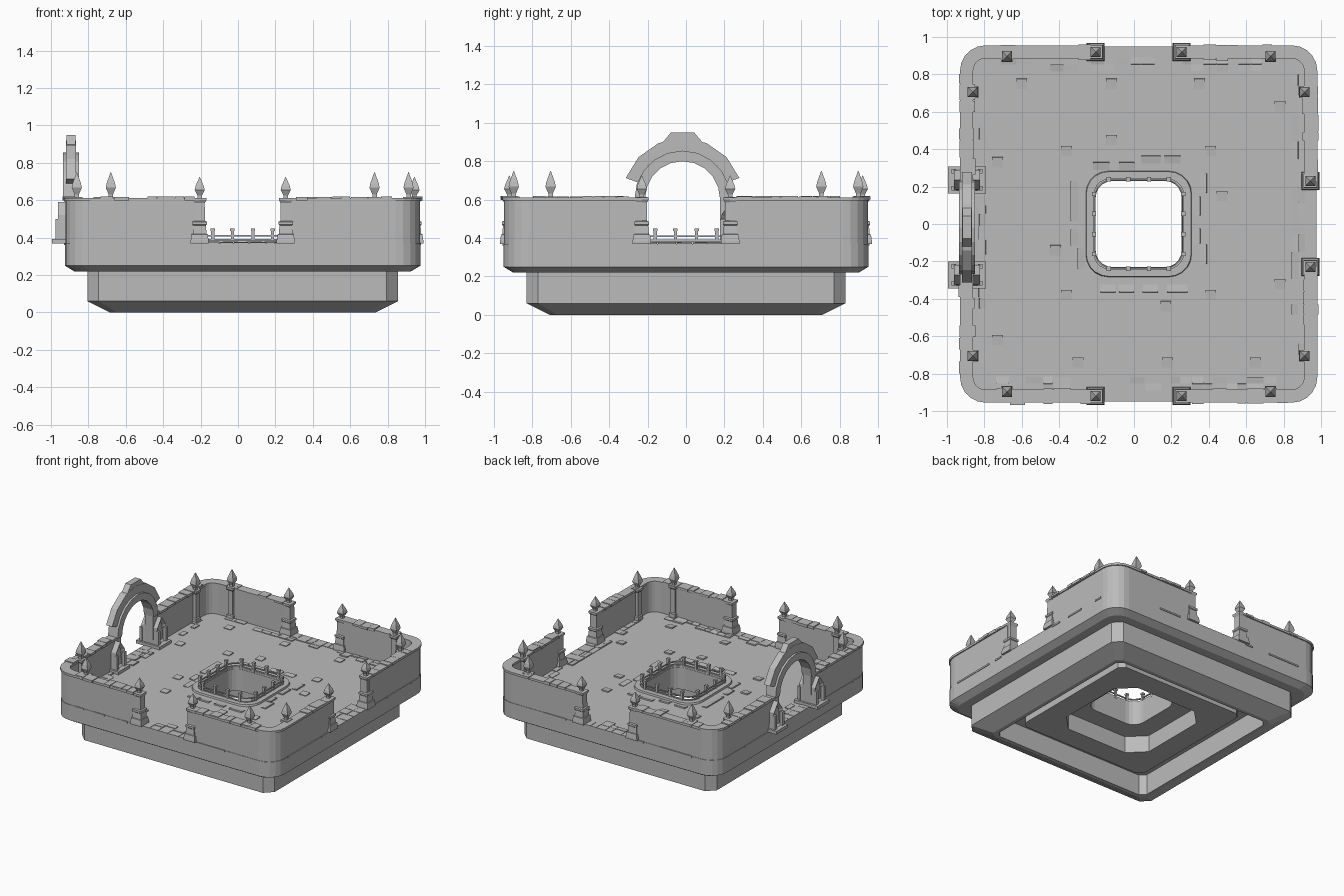
import bpy, bmesh, math, random
from mathutils import Matrix

random.seed(4)
if "Cube" in bpy.data.objects:
    bpy.data.objects.remove(bpy.data.objects["Cube"])

stone = bpy.data.materials.new("grey_stone")
stone.use_nodes = True
GREY = (0.5, 0.5, 0.5, 1)
stone.diffuse_color = GREY
stone.node_tree.nodes["Principled BSDF"].inputs["Base Color"].default_value = GREY

CX = 0.025       # centre of the courtyard
FLOOR = 0.37
TOP = 0.60
HALF = 0.95      # half size of the courtyard
GAP = 0.23       # half width of the four gateways


def finish(name, bm):
    bmesh.ops.recalc_face_normals(bm, faces=bm.faces[:])
    me = bpy.data.meshes.new(name)
    bm.to_mesh(me)
    bm.free()
    me.materials.append(stone)
    ob = bpy.data.objects.new(name, me)
    bpy.context.collection.objects.link(ob)


def add_box(bm, center, size, rot=Matrix()):
    m = Matrix.Translation(center) @ rot.to_4x4() @ Matrix.Diagonal((*size, 1))
    bmesh.ops.create_cube(bm, size=1, matrix=m)


def loft(bm, loops, closed_path=True):
    """Skin a stack of equal-length closed point loops."""
    rows = [[bm.verts.new(p) for p in loop] for loop in loops]
    n, m = len(rows[0]), len(rows)
    for i in range(m if closed_path else m - 1):
        a, b = rows[i], rows[(i + 1) % m]
        for j in range(n):
            k = (j + 1) % n
            bm.faces.new((a[j], a[k], b[k], b[j]))
    return rows


def solid(bm, loops):
    """Loft with both ends capped; returns the two caps."""
    rows = loft(bm, loops, closed_path=False)
    return [bm.faces.new(rows[0]), bm.faces.new(rows[-1])]


def quarter(h, r, sx, sy, chamfer=False, seg=5):
    """Corner points of a rounded or chamfered square."""
    pts = []
    for i in range(seg + 1):
        t = i / seg
        c, s = math.cos(t * math.pi / 2), math.sin(t * math.pi / 2)
        if chamfer:
            c, s = 1 - t, t
        pts.append(((h - r + r * c) * sx, (h - r + r * s) * sy))
    return pts


def square_loop(h, r, z, chamfer=False):
    pts = []
    for sx, sy in ((1, 1), (-1, 1), (-1, -1), (1, -1)):
        q = quarter(h, r, sx, sy, chamfer)
        pts += q if sx * sy > 0 else q[::-1]
    return [(CX + x, y, z) for x, y in pts]


def turned(bm, x, y, profile):
    """Four-sided turned shape from (half width, z) pairs."""
    corners = ((1, 1), (-1, 1), (-1, -1), (1, -1))
    solid(bm, [[(x + h * a, y + h * b, z) for a, b in corners] for h, z in profile])


def prism(bm, outline, x0, x1):
    """Extrude a y-z outline along x and return its end faces."""
    return solid(bm, [[(x, y, z) for y, z in outline] for x in (x0, x1)])


# Platform with stepped foot, hollow underside and a boxed-in central shaft
bm = bmesh.new()
loft(bm, [square_loop(*s) for s in (
    (0.23, 0.09, FLOOR), (HALF, 0.13, FLOOR), (HALF, 0.13, 0.25), (0.90, 0.11, 0.22),
    (0.83, 0.06, 0.22, True), (0.83, 0.06, 0.06, True), (0.71, 0.04, 0, True),
    (0.68, 0.04, 0, True), (0.68, 0.04, 0.16, True), (0.55, 0.04, 0.16, True),
    (0.55, 0.04, 0.07, True), (0.38, 0.12, 0.07, True), (0.38, 0.12, 0.20, True),
    (0.23, 0.09, 0.20))])
finish("platform", bm)


# Corner walls and their coping
def wall_strip(bm, sx, sy, h, t, r, z0, z1, end):
    def run(hh, rr):
        return [(hh * sx, end * sy)] + quarter(hh, rr, sx, sy)[0:] + [(end * sx, hh * sy)]
    solid(bm, [[(CX + ox, oy, z0), (CX + ox, oy, z1), (CX + ix, iy, z1), (CX + ix, iy, z0)]
               for (ox, oy), (ix, iy) in zip(run(h, r), run(h - t, r - t))])


walls, coping = bmesh.new(), bmesh.new()
QUADS = [(sx, sy) for sx in (-1, 1) for sy in (-1, 1)]
for sx, sy in QUADS:
    wall_strip(walls, sx, sy, HALF - 0.003, 0.055, 0.13, FLOOR - 0.01, TOP, GAP)
    wall_strip(coping, sx, sy, HALF + 0.005, 0.07, 0.135, TOP - 0.005, 0.612, GAP)
finish("corner_walls", walls)
finish("wall_coping", coping)

# Loose coping stones, footing bricks and paving along the four sides
stones, paving = bmesh.new(), bmesh.new()


def side_box(bm, k, u, d, z, size, tilt=0.0):
    """Box at u along side k, at distance d from the centre."""
    turn = Matrix.Rotation(k * math.pi / 2, 4, 'Z')
    x, y, _ = turn @ Matrix.Translation((u, d, 0)).to_translation()
    add_box(bm, (CX + x, y, z), size, turn @ Matrix.Rotation(tilt, 4, 'X'))


for k in range(4):
    u = -0.8
    while u < 0.76:
        w = random.uniform(0.045, 0.1)
        mid = u + w / 2
        if abs(mid) > GAP + 0.05:
            if random.random() < 0.8:
                side_box(stones, k, mid, HALF - 0.03 + random.uniform(-0.006, 0.006), 0.609,
                         (w * 0.94, random.uniform(0.07, 0.085), random.uniform(0.014, 0.022)))
            if random.random() < 0.4:
                side_box(stones, k, mid, HALF - 0.008, FLOOR - 0.004, (w, 0.025, 0.012))
        else:
            side_box(paving, k, mid, HALF - 0.035, FLOOR - 0.002, (w * 0.95, 0.07, 0.01))
        for d in (0.872, 0.835):
            if random.random() < 0.5:
                side_box(paving, k, mid, d, FLOOR, (w * 0.95, 0.036, 0.012),
                         random.uniform(-0.18, 0.18))
        u += w
    for u in (-0.2, -0.08, 0.06, 0.18):
        side_box(paving, k, u + random.uniform(-0.02, 0.02), random.choice((0.31, 0.345)), FLOOR,
                 (random.uniform(0.07, 0.11), 0.04, 0.012), 0.15)
for x, y in ((-.6, .75), (-.12, .75), (.35, .75), (-.36, .39), (-.12, .45), (.41, .39), (.47, .15),
             (-.42, -.14), (-.36, -.38), (.41, -.38), (.17, -.44), (-.3, -.74), (.18, -.74),
             (.65, -.74), (-.73, .33), (-.73, -.62), (.78, .63), (.78, -.32)):
    add_box(paving, (x, y, FLOOR), (0.058, 0.054, 0.014), Matrix.Rotation(0.08, 4, 'X'))
finish("loose_wall_stones", stones)
finish("paving_stones", paving)

# Gate posts on the front, back and right sides
SPIRE = [(0.012, 0.0), (0.012, 0.015), (0.027, 0.05), (0.022, 0.075), (0.001, 0.133)]
POST = [(0.048, FLOOR), (0.048, 0.385), (0.043, 0.418), (0.037, 0.42), (0.033, 0.465),
        (0.038, 0.47), (0.038, 0.485), (0.028, 0.49), (0.027, 0.585), (0.036, 0.60), (0.036, 0.612)]
bm = bmesh.new()
for s in (-1, 1):
    for x, y in ((CX + s * GAP, -0.92), (CX + s * GAP, 0.92), (0.943, s * GAP)):
        turned(bm, x, y, POST + [(h, 0.613 + z * 0.84) for h, z in SPIRE])
finish("gate_posts", bm)

# Pilasters with spires near the corners
bm = bmesh.new()
for sx, sy in QUADS:
    for x, y in ((CX + 0.705 * sx, 0.897 * sy), (CX + 0.887 * sx, 0.705 * sy)):
        turned(bm, x, y, [(0.027, FLOOR), (0.027, 0.40), (0.02, 0.405), (0.02, 0.59),
                          (0.03, 0.60), (0.03, 0.617)] + [(h, 0.617 + z) for h, z in SPIRE])
finish("corner_spires", bm)

# Arched gateway: wide inner ring, thinner outer ring and a keystone
AX, AY, AZ = -0.893, -0.018, 0.605


def arch_ring(bm, r0, r1, start, end, count, half):
    step = math.radians(end - start) / count
    for i in range(count):
        a = math.radians(start) + step * i
        prism(bm, [(AY + r * math.cos(t), AZ + r * math.sin(t))
                   for r, t in ((r0, a), (r1, a), (r1, a + step), (r0, a + step))],
              AX - half, AX + half)


bm = bmesh.new()
arch_ring(bm, 0.195, 0.25, 0, 180, 10, 0.042)
arch_ring(bm, 0.248, 0.315, 20, 160, 6, 0.026)
prism(bm, [(AY + y, AZ + z) for y, z in ((-0.14, 0.25), (-0.06, 0.345), (0.06, 0.345), (0.14, 0.25))],
      AX - 0.024, AX + 0.024)
finish("gate_arch", bm)

# Arch piers: gabled body with a recessed niche on both faces
bm = bmesh.new()
for s in (-1, 1):
    y = AY + s * 0.254
    add_box(bm, (AX, y, 0.381), (0.205, 0.145, 0.024))
    ends = prism(bm, [(y - .056, .39), (y + .056, .39), (y + .052, .52), (y, .59), (y - .052, .52)],
                 AX - 0.07, AX + 0.07)
    bmesh.ops.recalc_face_normals(bm, faces=bm.faces[:])
    bmesh.ops.inset_individual(bm, faces=ends, thickness=0.022, depth=-0.02)
    add_box(bm, (AX, AY + s * 0.225, 0.49), (0.07, 0.058, 0.24))
    for e in (-1, 1):
        for f in (-1, 1):
            add_box(bm, (AX + e * 0.07, y + f * 0.046, 0.445), (0.024, 0.024, 0.11))
finish("arch_piers", bm)

# Kerb around the shaft
bm = bmesh.new()
loft(bm, [square_loop(*s) for s in ((0.285, 0.12, 0.36), (0.28, 0.12, 0.384),
                                    (0.232, 0.09, 0.384), (0.232, 0.09, 0.36))])
finish("shaft_kerb", bm)

# Railing around the shaft
bm = bmesh.new()
for z in (0.388, 0.41):
    loft(bm, [square_loop(h, 0.09, zz) for h, zz in
              ((0.243, z - .004), (0.243, z + .004), (0.235, z + .004), (0.235, z - .004))])
for k in range(4):
    for u in (-0.16, -0.055, 0.055, 0.16):
        side_box(bm, k, u, 0.239, 0.41, (0.017, 0.017, 0.075))
        side_box(bm, k, u, 0.239, 0.443, (0.023, 0.023, 0.013))
finish("shaft_railing", bm)
